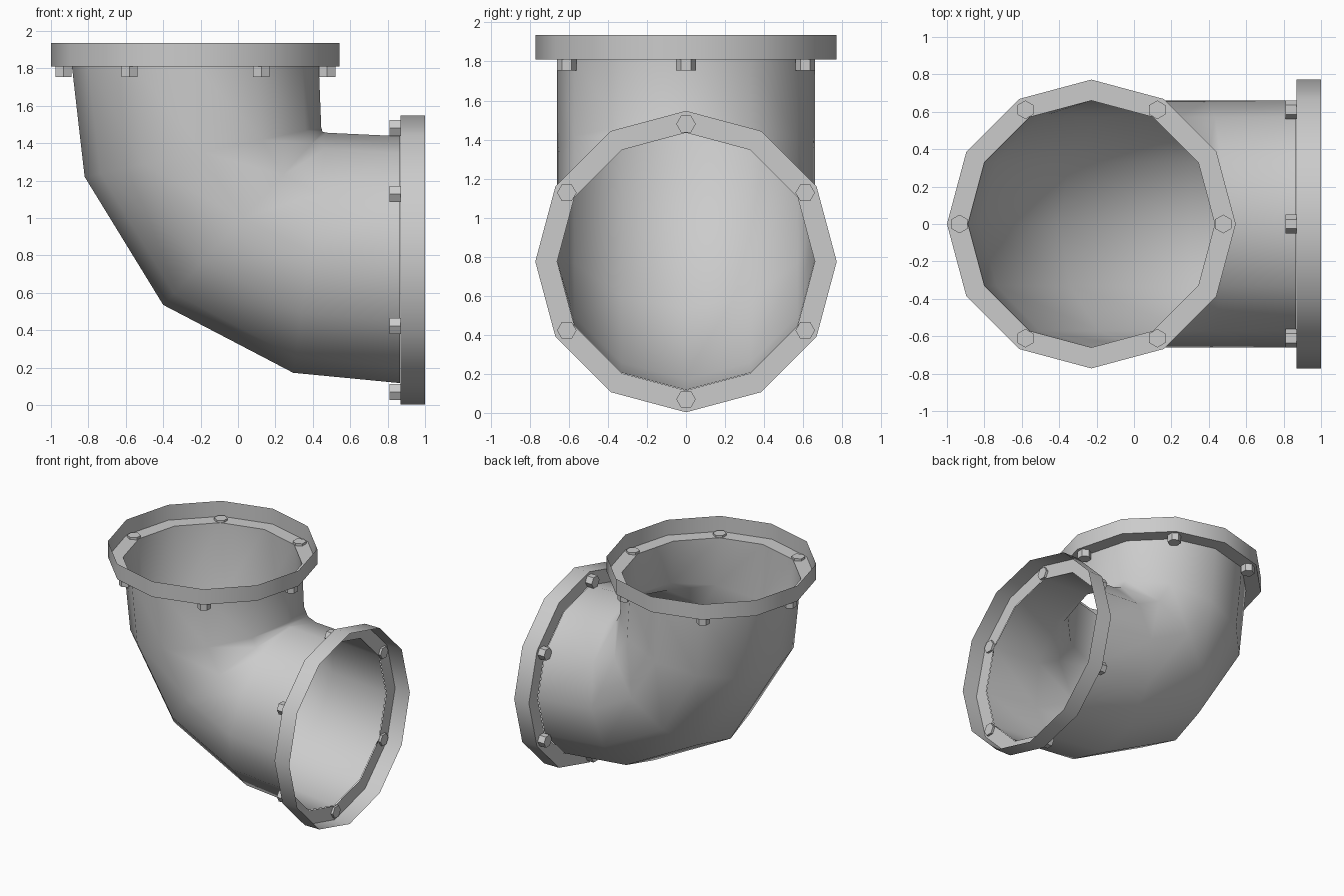
import bpy, bmesh, math
from mathutils import Matrix, Vector

if "Cube" in bpy.data.objects:
    bpy.data.objects.remove(bpy.data.objects["Cube"])

SIDES = 12
R_PIPE, R_FLANGE, R_BOLT = 0.66, 0.772, 0.705


def finish(name, bm, smooth=True):
    bmesh.ops.recalc_face_normals(bm, faces=bm.faces)
    mesh = bpy.data.meshes.new(name)
    bm.to_mesh(mesh)
    bm.free()
    obj = bpy.data.objects.new(name, mesh)
    bpy.context.collection.objects.link(obj)
    if smooth:
        bpy.ops.object.select_all(action='DESELECT')
        obj.select_set(True)
        bpy.context.view_layer.objects.active = obj
        bpy.ops.object.shade_smooth_by_angle(angle=math.radians(50))
    return obj


def loft(name, rings):
    bm = bmesh.new()
    loops = [[bm.verts.new(p) for p in ring] for ring in rings]
    for a, b in zip(loops, loops[1:]):
        for i in range(SIDES):
            j = (i + 1) % SIDES
            bm.faces.new((a[i], a[j], b[j], b[i]))
    return finish(name, bm)


def circle(r, z):
    return [(r * math.cos(k * math.tau / SIDES), r * math.sin(k * math.tau / SIDES), z)
            for k in range(SIDES)]


# elbow pipe: each section runs from an outer-bend point to an inner-bend point (x, z)
sections = [((-0.888, 1.81), (0.432, 1.81)),
            ((-0.82, 1.22), (0.445, 1.485)),
            ((-0.40, 0.535), (0.452, 1.46)),
            ((0.295, 0.172), (0.48, 1.455)),
            ((0.865, 0.117), (0.865, 1.437))]
rings = []
for (ox, oz), (ix, iz) in sections:
    o, i = Vector((ox, 0, oz)), Vector((ix, 0, iz))
    c, axis = (o + i) / 2, (i - o) / 2
    rings.append([c + axis * math.cos(k * math.tau / SIDES)
                  + Vector((0, R_PIPE * math.sin(k * math.tau / SIDES), 0))
                  for k in range(SIDES)])
loft("elbow_pipe", rings)


def flange(prefix, matrix, depth):
    # open recessed collar: ring floor plus outer wall
    collar = loft(prefix + "_flange",
                  [circle(R_PIPE, 0), circle(R_FLANGE, 0), circle(R_FLANGE, depth)])
    collar.matrix_world = matrix
    # six hex bolts through the ring floor
    bm = bmesh.new()
    for k in range(6):
        a = k * math.tau / 6
        place = Matrix.Translation((R_BOLT * math.cos(a), R_BOLT * math.sin(a), -0.02))
        bmesh.ops.create_cone(bm, cap_ends=True, segments=6, radius1=0.05, radius2=0.05,
                              depth=0.075, matrix=place @ Matrix.Rotation(math.pi / 2, 4, 'Z')
                              @ Matrix.Rotation(HEX_TURN, 4, 'Z'))
    bolts = finish(prefix + "_bolts", bm, smooth=False)
    bolts.matrix_world = matrix


HEX_TURN = 0.0
# make sure a hexagon corner points along y
probe = bmesh.new()
bmesh.ops.create_cone(probe, segments=6, radius1=1, radius2=1, depth=1)
v = probe.verts[:][0].co
HEX_TURN = -math.atan2(v.y, v.x)
probe.free()

flange("top", Matrix.Translation((-0.228, 0, 1.81)), 0.125)
flange("side", Matrix.Translation((0.868, 0, 0.775)) @ Matrix.Rotation(math.pi / 2, 4, 'Y'), 0.132)
